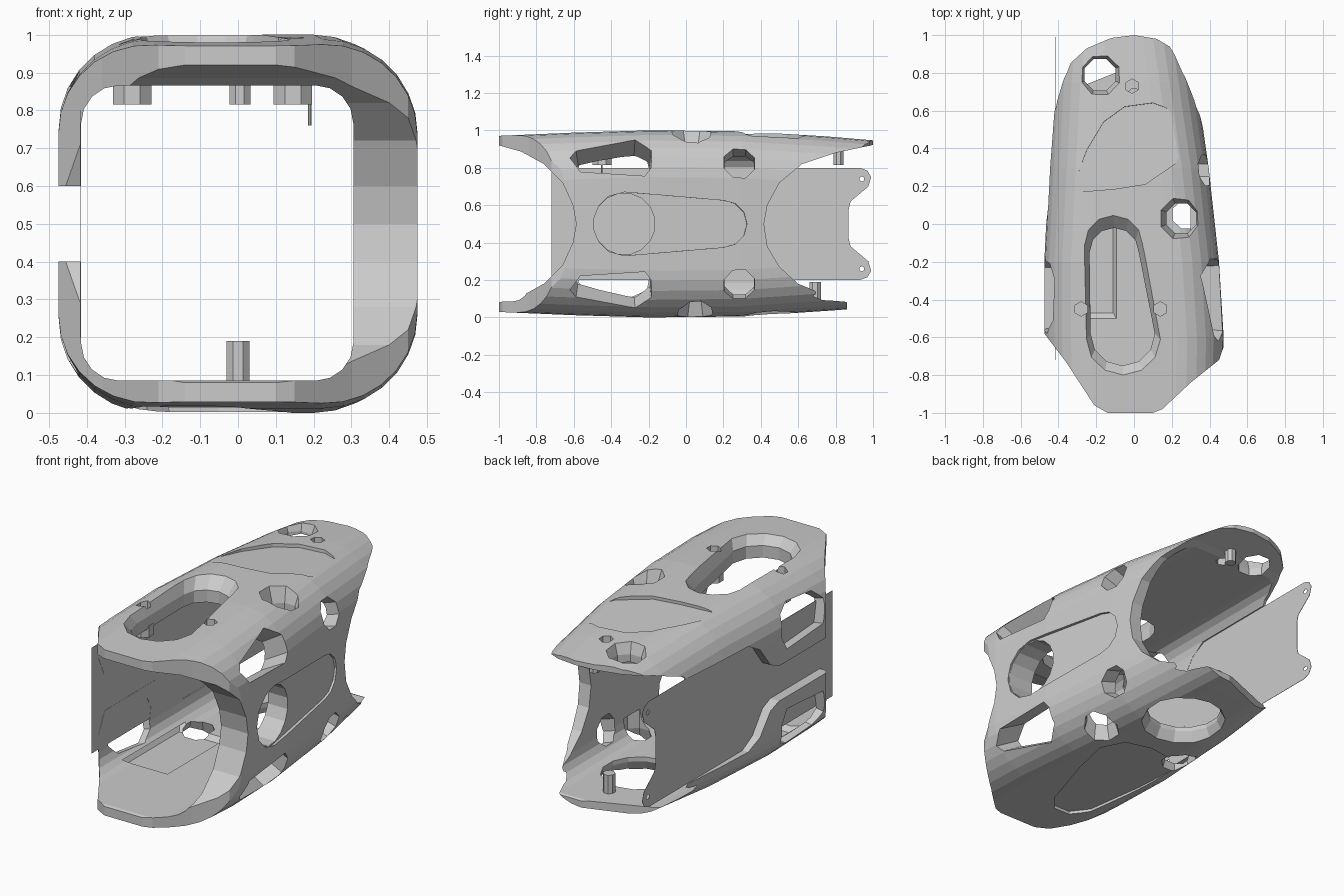
import bpy, bmesh, math
from mathutils import Vector

if "Cube" in bpy.data.objects:
    bpy.data.objects.remove(bpy.data.objects["Cube"])

X, Y, Z = Vector((1, 0, 0)), Vector((0, 1, 0)), Vector((0, 0, 1))


def make(name, rings):
    """Closed solid lofted through equal-length rings of points."""
    bm = bmesh.new()
    vs = [[bm.verts.new(p) for p in r] for r in rings]
    n = len(vs[0])
    for r0, r1 in zip(vs, vs[1:]):
        for i in range(n):
            bm.faces.new((r0[i], r0[(i + 1) % n], r1[(i + 1) % n], r1[i]))
    bm.faces.new(vs[0])
    bm.faces.new(vs[-1])
    bmesh.ops.recalc_face_normals(bm, faces=bm.faces)
    me = bpy.data.meshes.new(name)
    bm.to_mesh(me)
    bm.free()
    ob = bpy.data.objects.new(name, me)
    bpy.context.collection.objects.link(ob)
    return ob


def prism(name, pts, u, v, a, b, origin=(0, 0, 0), flare=1.0, mid=None):
    """Extrude a 2D outline in the (u, v) plane from a to b along u x v.
    The far end is scaled by flare; with mid, the flare only starts there."""
    o, w = Vector(origin), u.cross(v).normalized()
    c = [sum(p[k] for p in pts) / len(pts) for k in (0, 1)]
    levels = [(a, 1)] + ([(mid, 1)] if mid is not None else []) + [(b, flare)]
    rings = [[o + u * (c[0] + (p[0] - c[0]) * s) + v * (c[1] + (p[1] - c[1]) * s) + w * d for p in pts]
             for d, s in levels]
    return make(name, rings)


def circle(x, y, r, n=8):
    return [(x + r * math.cos(math.tau * (i + .5) / n), y + r * math.sin(math.tau * (i + .5) / n))
            for i in range(n)]


def stadium(c1, r1, c2, r2, start, n=7):
    """Two half circles joined: the first begins at angle start."""
    pts = []
    for (cx, cy), r, s in ((c1, r1, start), (c2, r2, start + 180)):
        for i in range(n):
            t = math.radians(s + 180 * i / (n - 1))
            pts.append((cx + r * math.cos(t), cy + r * math.sin(t)))
    return pts


def round_rect(x0, x1, z0, z1, r, n=7):
    pts = []
    for cx, cz, s in ((x1 - r, z1 - r, 0), (x0 + r, z1 - r, 90), (x0 + r, z0 + r, 180), (x1 - r, z0 + r, 270)):
        for i in range(n + 1):
            t = math.radians(s + 90 * i / n)
            pts.append((cx + r * math.cos(t), cz + r * math.sin(t)))
    return pts


def carve(ob, tools):
    """Run the booleans, bake the result and drop the cutters."""
    for t, op in tools:
        t.hide_render = True
        m = ob.modifiers.new("cut", 'BOOLEAN')
        m.object, m.operation, m.solver = t, op, 'EXACT'
    dg = bpy.context.evaluated_depsgraph_get()
    me = bpy.data.meshes.new_from_object(ob.evaluated_get(dg))
    ob.modifiers.clear()
    ob.data = me
    for t, _ in tools:
        bpy.data.objects.remove(t)


tools = []


def cut(*args, op='DIFFERENCE', **kw):
    tools.append((prism("cutter", *args, **kw), op))


# Outer shell: rounded sections (y, left, right, bottom, top)
sections = [(-1.02, -.465, .47, .03, .97), (-.6, -.475, .475, .012, .988), (-.2, -.475, .45, 0, 1),
            (.3, -.45, .395, .005, .995), (.75, -.425, .33, .035, .968), (1.02, -.40, .29, .055, .945)]
shell = make("shell", [[(x, y, z) for x, z in round_rect(l, r, b, t, .25)] for y, l, r, b, t in sections])

# Plan outline, inner cavity and curved end openings
cut([(-.14, -1), (.1, -1), (.15, -.98), (.3, -.84), (.45, -.72), (.485, -.62), (.485, 0), (.4, .6),
     (.3, .83), (.22, .92), (.12, .98), (0, 1), (-.12, .985), (-.25, .93), (-.36, .83), (-.43, .73),
     (-.49, .4), (-.49, -.56), (-.36, -.73), (-.21, -.96)], X, Y, -.5, 1.5, op='INTERSECT')
cut(round_rect(-.415, .305, .085, .866, .1, 4), X, Z, -1.3, 1.3)
half = [(-1.3, .925), (-1, .92), (-.88, .886), (-.76, .82), (-.66, .72), (-.605, .6)]
cut(half + [(-.587, .5)] + [(y, 1 - z) for y, z in reversed(half)], Y, Z, -1, 1)
cut([(1.3, .94), (1, .922), (.8, .88), (.62, .82), (.5, .72), (.435, .6), (.417, .5), (.435, .38),
     (.5, .27), (.6, .18), (.72, .13), (.86, .08), (.865, -.2), (1.3, -.2)], Y, Z, -1, 1)
cut([(.4, .86), (.05, .86), (-.1, .8), (-.45, .66), (-.6, .66), (-.6, 1.3), (.4, 1.3)], X, Y, -.1, .18)

# Stepped opening on the left side
step = [(1.3, .8), (.09, .8), (.0, .75), (-.09, .63), (-.16, .6), (-1.3, .6)]
cut(step + [(y, 1 - z) for y, z in reversed(step)], Y, Z, -1, -.37)

# Top slot, holes and shallow recess
cut(stadium((-.105, -.15), .13, (-.06, -.58), .17, 0), X, Y, .84, 1.02, flare=1.25, mid=.935)
for x, y, r in ((.25, .03, .085), (-.18, .79, .09)):
    cut(circle(x, y, r), X, Y, .80, 1.02, flare=1.45, mid=.91)
for x, y in ((-.28, -.45), (.14, -.45), (-.01, .73)):
    cut(circle(x, y, .038, 6), X, Y, .84, 1.1)
cut([(-.32, .2), (-.28, .17), (-.1, .185), (.06, .21), (.22, .32), (.27, .42), (.25, .52), (.18, .61),
     (.1, .64), (-.05, .62), (-.16, .54), (-.25, .39)], X, Y - .05 * Z, 0, .2, origin=(0, 0, .988))

# Bottom holes and recess
cut(circle(0, .42, .2, 14), X, Y, .12, -.03, flare=1.25, mid=.06)
for x in (-.28, .28):
    cut(circle(x, .05, .08), X, Y, .2, -.03, flare=1.45, mid=.09)
cut([(-.25, .06), (-.05, .09), (.1, .05), (.17, -.08), (.12, -.3), (0, -.66), (-.08, -.76),
     (-.18, -.76), (-.25, -.66), (-.29, -.3), (-.3, -.05)], X, Y - .025 * Z, -.2, 0, origin=(0, 0, .016))

# Shallow sloped pocket in the floor
cut([(-.37, -.47), (-.11, -.47), (-.11, 0), (-.37, 0)], X, Y, .06, .1, flare=1.2)

# Right side panel recess and round hole
cut(stadium((.2, .5), .125, (-.33, .5), .17, -90), Y - .1 * X, Z, 0, .2, origin=(.412, 0, 0))
cut(circle(-.33, .5, .165, 16), Y, Z, .2, .6)

# Corner windows, mirrored above and below
window = [(-.6, -.02), (-.55, -.09), (-.23, -.1), (-.2, -.06), (-.2, .03), (-.28, .1), (-.35, .08), (-.57, .02)]
left_window = [(-.54, -.1), (-.24, -.12), (-.2, -.05), (-.22, .06), (-.3, .1), (-.5, .08), (-.56, .02)]
for s in (1, -1):
    for pts, deg, cx in ((window, 30, .225), (circle(.285, 0, .08), 18, .145), (left_window, 168, -.225)):
        t = math.radians(deg * s)
        flip = -s if deg > 90 else s
        v = Vector((-math.sin(t), 0, math.cos(t)))
        cut([(y, q * flip) for y, q in pts], Y, v, .0, .32, origin=(cx, 0, .5 + .25 * s), flare=1.12)

carve(shell, tools)

# Flat side plate with two eared mounting tabs
ear = [(-.72, .8), (.93, .8), (.97, .785), (.99, .75), (.975, .7), (.88, .62), (.87, .58)]
plate = prism("side_plate", ear + [(y, 1 - z) for y, z in reversed(ear)], Y, Z, -.418, -.416)
carve(plate, [(prism("cutter", circle(.94, z, .014, 6), Y, Z, -.6, -.3), 'DIFFERENCE') for z in (.74, .26)])

# Inner bosses, posts and pin
for name, x, y, r, z0, z1 in (("boss_left", -.28, -.45, .055, .815, .88), ("boss_right", .145, -.45, .055, .815, .88),
                              ("rear_upper_post", .005, .815, .03, .815, .93), ("rear_lower_post", 0, .69, .033, .06, .19),
                              ("pin", .19, -.45, .005, .76, .88)):
    prism(name, circle(x, y, r), X, Y, z0, z1)
